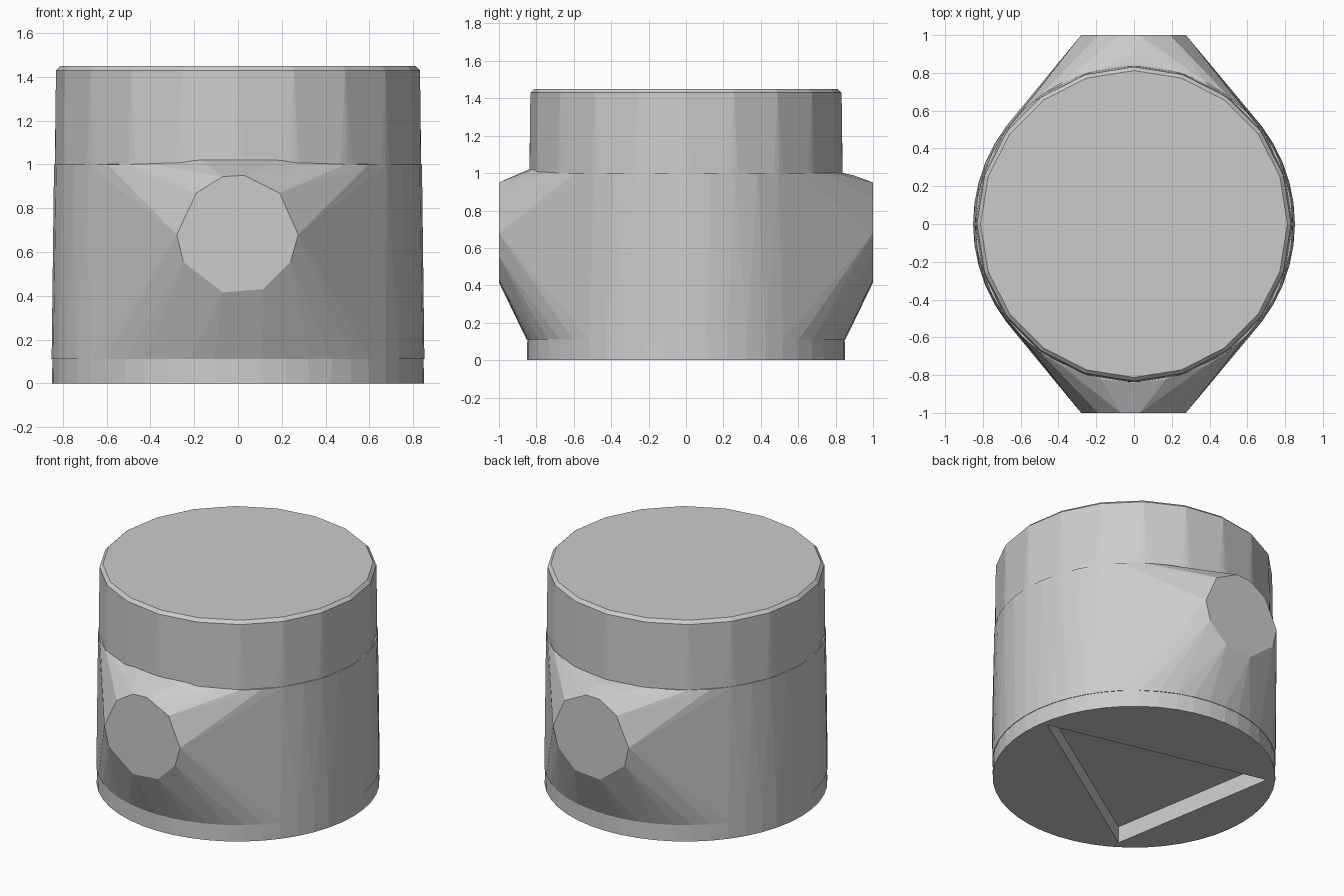
import bpy, bmesh
from math import sin, cos, tau

if "Cube" in bpy.data.objects:
    bpy.data.objects.remove(bpy.data.objects["Cube"])


def ring(radius, z, count):
    return [(radius * cos(tau * i / count), radius * sin(tau * i / count), z)
            for i in range(count)]


def hull_object(name, points):
    """Convex solid wrapped around the given points."""
    bm = bmesh.new()
    for p in points:
        bm.verts.new(p)
    bmesh.ops.convex_hull(bm, input=bm.verts[:])
    loose = [v for v in bm.verts if not v.link_faces]
    bmesh.ops.delete(bm, geom=loose, context='VERTS')
    bmesh.ops.dissolve_limit(bm, angle_limit=0.005, verts=bm.verts[:], edges=bm.edges[:])
    bmesh.ops.recalc_face_normals(bm, faces=bm.faces[:])
    mesh = bpy.data.meshes.new(name)
    bm.to_mesh(mesh)
    bm.free()
    obj = bpy.data.objects.new(name, mesh)
    bpy.context.collection.objects.link(obj)
    return obj


def boolean(target, cutter, operation):
    mod = target.modifiers.new(cutter.name, 'BOOLEAN')
    mod.object = cutter
    mod.operation = operation
    mod.solver = 'EXACT'
    cutter.hide_render = True
    bpy.context.view_layer.objects.active = target
    bpy.ops.object.modifier_apply(modifier=mod.name)
    bpy.data.objects.remove(cutter)


# Tapered drum with a narrow chamfer around the top
drum = hull_object("drum_body",
                   ring(0.85, 0, 48) + ring(0.832, 1.43, 20) + ring(0.812, 1.45, 20))

# Middle band drawn out to a flat ten-sided boss at front and back
boss = [(-0.28, 0.68), (-0.19, 0.87), (-0.07, 0.945), (0.03, 0.95), (0.19, 0.87),
        (0.275, 0.68), (0.24, 0.555), (0.115, 0.43), (-0.07, 0.415), (-0.25, 0.555)]
points = ring(0.852, 0.11, 48) + ring(0.841, 1.0, 40)
for side in (-1, 1):
    points += [(x, side, z) for x, z in boss]
points += [(-0.17, -0.822, 1.02), (0, -0.84, 1.02), (0.17, -0.822, 1.02), (0, 0.9, 0.987)]
band = hull_object("boss_band", points)
boolean(drum, band, 'UNION')

# Triangular recess in the underside
triangle = [(0.80, 0.144), (-0.437, -0.665), (-0.633, 0.484)]
recess = hull_object("recess_cutter", [(x, y, z) for z in (-0.1, 0.11) for x, y in triangle])
boolean(drum, recess, 'DIFFERENCE')
